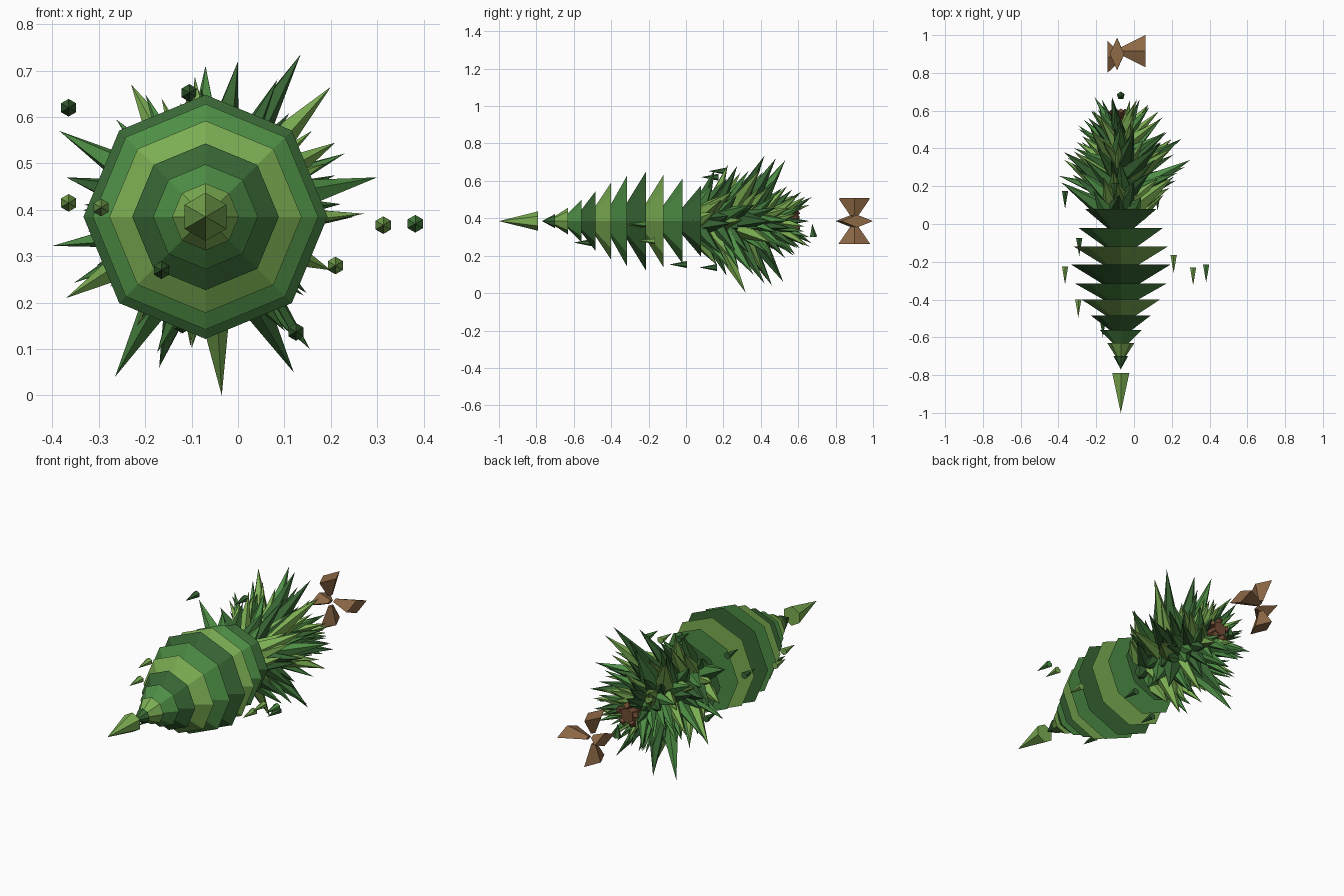
import bpy, bmesh, math, random
from mathutils import Vector, Matrix

if "Cube" in bpy.data.objects:
    bpy.data.objects.remove(bpy.data.objects["Cube"])

random.seed(11)
CX, CZ = -0.07, 0.385          # the long axis runs along y through here


def material(name, rgb):
    m = bpy.data.materials.new(name)
    m.diffuse_color = (*rgb, 1)
    m.use_nodes = True
    m.node_tree.nodes["Principled BSDF"].inputs["Base Color"].default_value = m.diffuse_color
    return m


GREENS = [material("dark_green", (0.04, 0.135, 0.035)),
          material("light_green", (0.2, 0.42, 0.085)),
          material("mid_green", (0.075, 0.27, 0.06))]
BARK = [material("bark", (0.17, 0.075, 0.035))]
WOOD = [material("wood", (0.27, 0.14, 0.06))]


def cone(bm, a, b, ra, rb, sides, mat=0, scale=(1, 1), spin=0.0):
    """Faceted cone from point a (radius ra) to point b (radius rb)."""
    a, b = Vector(a), Vector(b)
    d = b - a
    q = Vector((0, 0, 1)).rotation_difference(d)
    m = (Matrix.Translation((a + b) / 2) @ q.to_matrix().to_4x4()
         @ Matrix.Diagonal((scale[0], scale[1], 1, 1)) @ Matrix.Rotation(spin, 4, 'Z'))
    verts = bmesh.ops.create_cone(bm, cap_ends=True, segments=sides, radius1=ra,
                                  radius2=rb, depth=d.length, matrix=m)["verts"]
    for f in {f for v in verts for f in v.link_faces}:
        f.material_index = mat


def finish(bm, name, mats):
    bmesh.ops.remove_doubles(bm, verts=bm.verts, dist=1e-5)
    me = bpy.data.meshes.new(name)
    bm.to_mesh(me)
    bm.free()
    for m in mats:
        me.materials.append(m)
    ob = bpy.data.objects.new(name, me)
    bpy.context.collection.objects.link(ob)


def polar(y, r, ang):
    return (CX + r * math.cos(ang), y, CZ + r * math.sin(ang))


# Stacked octagonal tiers, flaring towards the back
bm = bmesh.new()
tiers = [(-0.70, 0.038), (-0.63, 0.072), (-0.56, 0.113), (-0.485, 0.158), (-0.40, 0.207),
         (-0.315, 0.243), (-0.215, 0.263), (-0.12, 0.248), (-0.02, 0.225), (0.08, 0.19),
         (0.17, 0.13)]
front = -0.77
for i, (back, r) in enumerate(tiers):
    cone(bm, (CX, front, CZ), (CX, back, CZ), r * 0.38 if i else 0.0, r, 8, i % 3)
    front = back
finish(bm, "leaf_tiers", GREENS)

# Detached tip
bm = bmesh.new()
cone(bm, (CX, -0.79, CZ), (CX, -1.0, CZ), 0.052, 0, 6, 1)
finish(bm, "front_tip", GREENS)

# Needle tuft: large outer spikes given by (tip x, tip y, tip z), then a regular fill
bm = bmesh.new()
big = [(0.135, 0.42, 0.735), (0.20, 0.40, 0.665), (0.30, 0.34, 0.47), (0.25, 0.45, 0.385),
       (0.20, 0.45, 0.27), (0.155, 0.36, 0.10), (0.12, 0.42, 0.05), (-0.035, 0.32, 0.0),
       (-0.265, 0.46, 0.04), (-0.17, 0.52, 0.06), (-0.37, 0.34, 0.21), (-0.385, 0.22, 0.57),
       (-0.37, 0.38, 0.47), (-0.23, 0.50, 0.67), (-0.07, 0.53, 0.71), (0.0, 0.48, 0.72),
       (0.21, 0.25, 0.545)]
for i, (x, y, z) in enumerate(big):
    ang = math.atan2(z - CZ, x - CX)
    cone(bm, polar(y - 0.14, 0.11, ang), (x, y, z), 0.052, 0, 5, i % 3, spin=i)
count = 105
for i in range(count):
    t = i / (count - 1)
    ang = i * 2.39996
    base_y = 0.06 + 0.46 * t
    reach = (0.26 + 0.24 * t if t < 0.3 else 0.332 - 0.23 * (t - 0.3)) * random.uniform(0.75, 1.06)
    tip_y = base_y + 0.09 + 0.05 * t + random.uniform(-0.03, 0.03)
    root = 0.10 - 0.06 * t
    cone(bm, polar(base_y, root, ang), polar(tip_y, reach, ang + random.uniform(-0.25, 0.25)),
         0.046 - 0.012 * t, 0, 5, random.randrange(3), spin=i)
for i in range(6):
    ang = i * math.tau / 6
    cone(bm, polar(0.50, 0.04, ang), polar(0.66, 0.10, ang), 0.03, 0, 5, i % 3)
finish(bm, "needle_tuft", GREENS)

# Small stem buried in the tuft
bm = bmesh.new()
cone(bm, (CX, 0.10, CZ), (CX, 0.60, CZ), 0.05, 0.04, 6)
for i in range(5):
    ang = i * math.tau / 5 + 0.3
    cone(bm, polar(0.54, 0.01, ang), polar(0.60, 0.055, ang), 0.012, 0.018, 4)
finish(bm, "stem", BARK)

# Loose leaf chips floating round the body, points forwards
bm = bmesh.new()
chips = [(-0.365, -0.25, 0.415, 1), (-0.295, -0.425, 0.405, 1), (-0.29, -0.10, 0.40, 0),
         (0.313, -0.255, 0.367, 1), (0.382, -0.24, 0.37, 2), (0.21, -0.19, 0.28, 1),
         (-0.165, -0.53, 0.27, 0), (0.125, 0.14, 0.137, 0), (-0.12, -0.02, 0.153, 0),
         (-0.105, 0.19, 0.652, 0), (-0.365, 0.15, 0.62, 0)]
for x, y, z, c in chips:
    cone(bm, (x, y + 0.025, z), (x, y - 0.07, z), 0.019, 0, 6, c)
cone(bm, (CX, 0.68, 0.30), (CX, 0.675, 0.37), 0.022, 0, 5, 0)
finish(bm, "leaf_chips", GREENS)

# Wooden wedges at the rear, narrow at the middle and wide outwards
bm = bmesh.new()
wedges = [((-0.085, 0.90, 0.415), (-0.09, 0.90, 0.507), 0.45),
          ((-0.085, 0.90, 0.355), (-0.089, 0.90, 0.263), 0.45),
          ((-0.065, 0.915, CZ), (0.06, 0.915, CZ), 0.4),
          ((-0.075, 0.885, CZ), (-0.14, 0.885, CZ), 0.4)]
for a, b, flat in wedges:
    cone(bm, a, b, 0.022, 0.085, 4, 0, (flat, 1))
finish(bm, "rear_wedges", WOOD)
